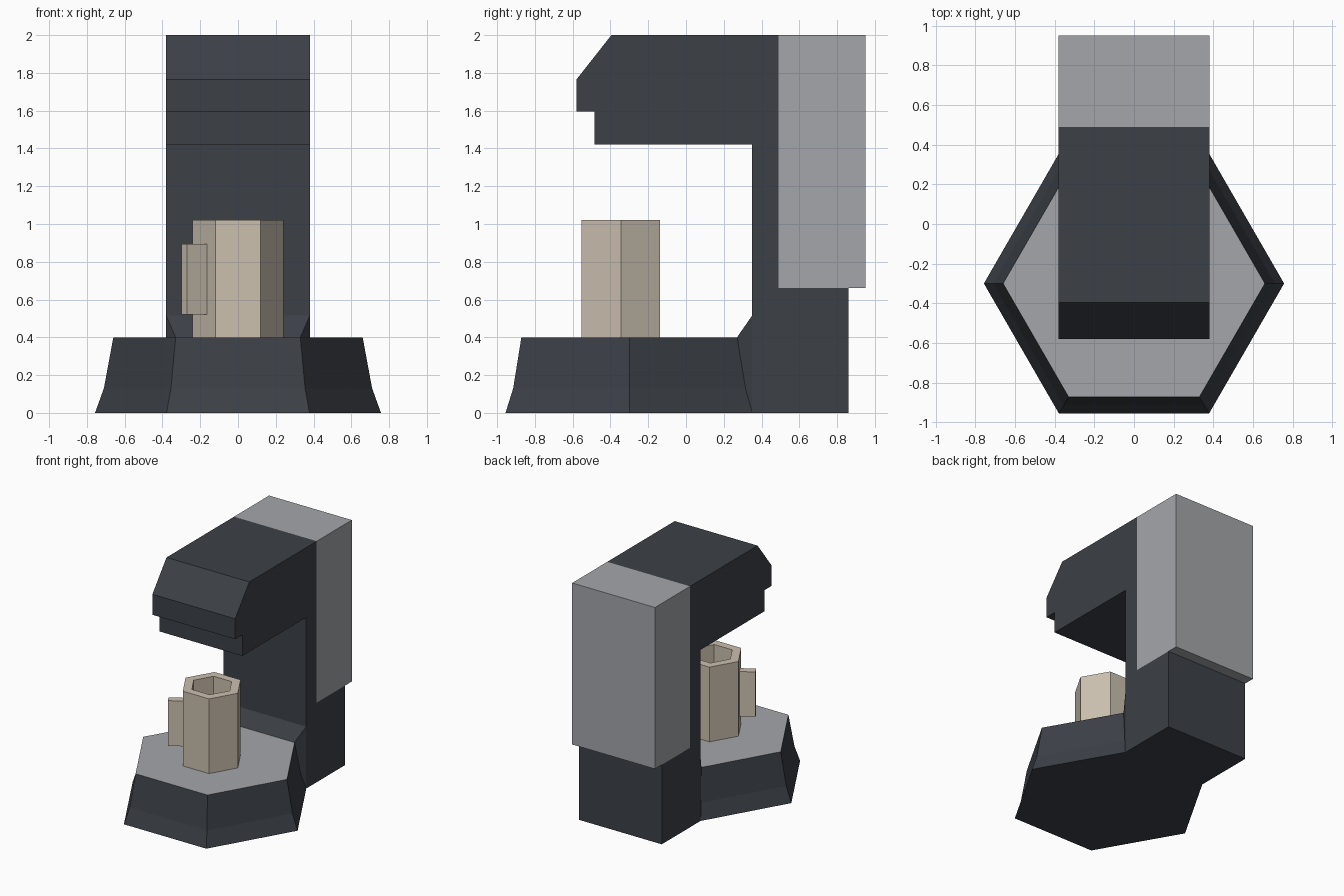
import bpy
import bmesh
from math import cos, sin, pi, radians

if "Cube" in bpy.data.objects:
    bpy.data.objects.remove(bpy.data.objects["Cube"])


def material(name, rgb):
    m = bpy.data.materials.new(name)
    m.diffuse_color = (*rgb, 1)
    m.use_nodes = True
    m.node_tree.nodes["Principled BSDF"].inputs["Base Color"].default_value = m.diffuse_color
    return m


dark = material("dark_plastic", (0.045, 0.052, 0.063))
grey = material("grey_plastic", (0.37, 0.38, 0.40))
cream = material("cream_ceramic", (0.60, 0.53, 0.43))


def finish(name, bm, *mats):
    bmesh.ops.recalc_face_normals(bm, faces=bm.faces)
    mesh = bpy.data.meshes.new(name)
    bm.to_mesh(mesh)
    bm.free()
    ob = bpy.data.objects.new(name, mesh)
    bpy.context.collection.objects.link(ob)
    for m in mats:
        mesh.materials.append(m)
    return ob


def loft(name, loops, closed, *mats):
    """Skin a list of equal-length point loops and cap both ends."""
    bm = bmesh.new()
    rings = [[bm.verts.new(p) for p in loop] for loop in loops]
    n = len(rings[0])
    for a, b in zip(rings, rings[1:]):
        for i in range(n):
            j = (i + 1) % n
            bm.faces.new((a[i], a[j], b[j], b[i]))
    bm.faces.new(rings[0])
    cap = bm.faces.new(rings[-1])
    if len(mats) > 1:
        cap.material_index = 1
    return finish(name, bm, *mats)


def extrude_x(name, profile, half, mat):
    return loft(name, [[(s * half, y, z) for y, z in profile] for s in (-1, 1)], True, mat)


def hex_stack(name, cy, profile, *mats):
    """Six-sided turned shape from (radius, height) pairs."""
    loops = [[(r * cos(i * pi / 3), cy + r * sin(i * pi / 3), z) for i in range(6)]
             for r, z in profile]
    return loft(name, loops, True, *mats)


# Column and brewing head, one side profile
extrude_x("machine_body", [
    (0.86, 0), (0.86, 0.66), (0.49, 0.66), (0.49, 2), (-0.395, 2), (-0.58, 1.765),
    (-0.58, 1.595), (-0.485, 1.595), (-0.485, 1.42), (0.35, 1.42), (0.35, 0)], 0.38, dark)

# Water tank behind the head
extrude_x("water_tank", [(0.49, 0.66), (0.95, 0.66), (0.95, 2), (0.49, 2)], 0.38, grey)

# Flared hexagonal base with grey top plate
hex_stack("base", -0.30, [(0.757, 0), (0.71, 0.13), (0.66, 0.40)], dark, grey)

# Sloped fillet joining the base to the column
fillet = [(0.38, 0.35, 0), (0.355, 0.315, 0.13), (0.33, 0.27, 0.40), (0.38, 0.35, 0.515)]
loft("base_fillet", [[(s * x, y, z) for x, y, z in fillet] for s in (-1, 1)], True, dark)

# Hollow hexagonal cup
CUP_Y = -0.345
hex_stack("cup", CUP_Y, [(0.24, 0.40), (0.24, 1.02), (0.165, 1.02), (0.165, 0.46)], cream)

# Block handle on the front-left face of the cup
bpy.ops.mesh.primitive_cube_add(size=1)
handle = bpy.context.object
handle.name = "cup_handle"
angle = radians(210)
reach = 0.208 + 0.06
handle.location = (reach * cos(angle), CUP_Y + reach * sin(angle), 0.7075)
handle.rotation_euler.z = angle
handle.scale = (0.121, 0.06, 0.375)
handle.data.materials.append(cream)
